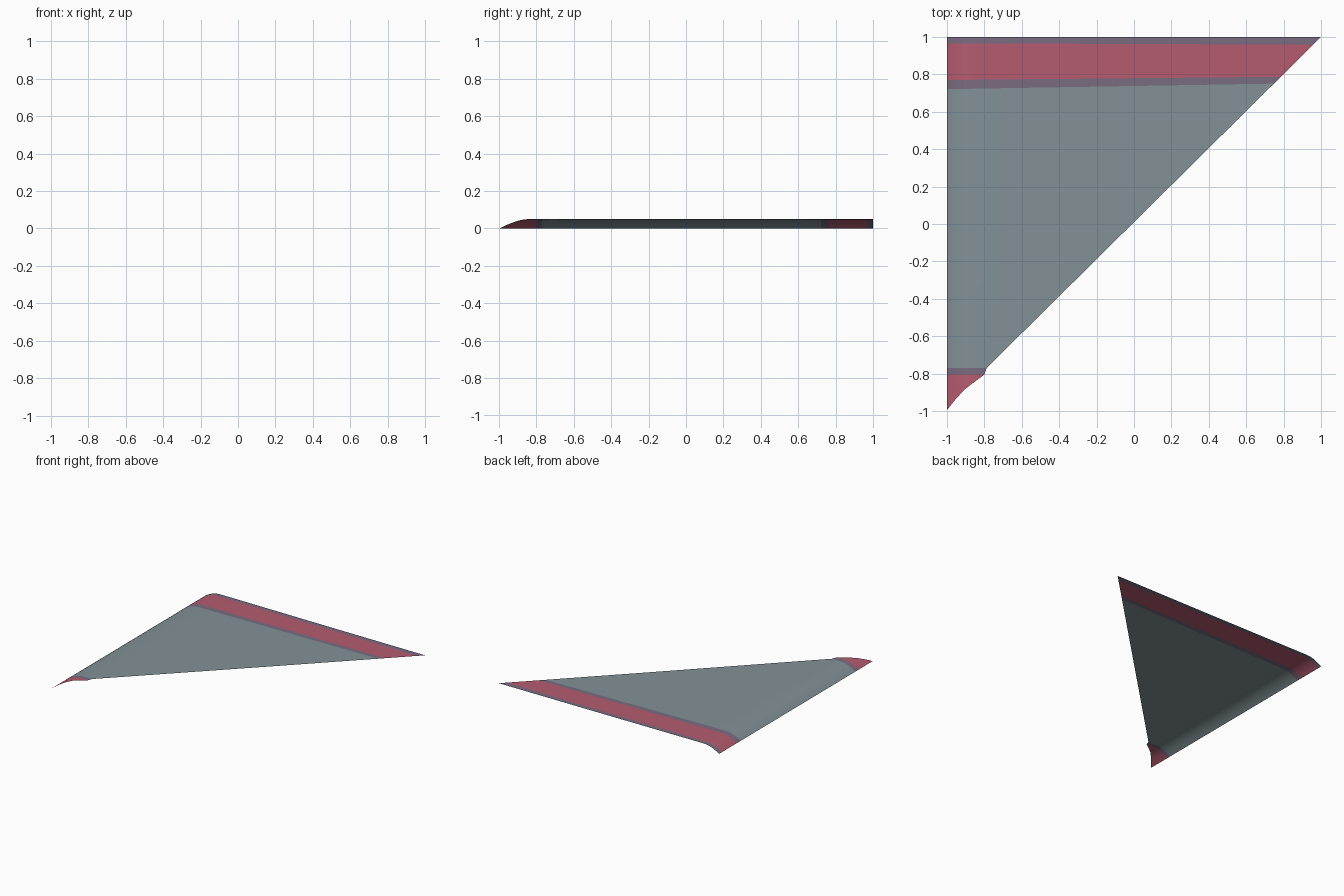
import bpy, bmesh
from mathutils import Vector

if "Cube" in bpy.data.objects:
    bpy.data.objects.remove(bpy.data.objects["Cube"])

# Colours
def material(name, rgb):
    m = bpy.data.materials.new(name)
    m.diffuse_color = (*rgb, 1)
    m.use_nodes = True
    m.node_tree.nodes["Principled BSDF"].inputs["Base Color"].default_value = m.diffuse_color
    return m

mats = [material("slate_grey", (0.225, 0.285, 0.305)),
        material("rose_red", (0.46, 0.107, 0.163)),
        material("muted_purple", (0.195, 0.150, 0.216))]

# Sheet outline, seen from above
outline = [(-1, 1), (-1, -0.995), (-0.95, -0.932), (-0.90, -0.88),
           (-0.85, -0.842), (-0.80, -0.805), (-0.788, -0.77), (1, 1)]
bm = bmesh.new()
bm.faces.new([bm.verts.new((x, y, 0)) for x, y in outline])
bmesh.ops.triangulate(bm, faces=bm.faces[:])

def cut(point, normal):
    bmesh.ops.bisect_plane(bm, geom=bm.verts[:] + bm.edges[:] + bm.faces[:],
                           plane_co=point, plane_no=normal, dist=1e-6)

# Stripe edges as (height at x = 0, slope)
stripes = [(-0.805, 0), (-0.77, 0), (0.7375, 0.017), (0.779, 0.0095), (0.962, -0.004)]
for y0, slope in stripes:
    cut((0, y0, 0), Vector((-slope, 1, 0)).normalized())

# Rolled edge: height follows x
curl = [(-1, 0), (-0.985, 0.010), (-0.97, 0.019), (-0.95, 0.029), (-0.93, 0.037),
        (-0.91, 0.043), (-0.89, 0.047), (-0.86, 0.0492), (-0.6, 0.0485), (0.2, 0.0465), (1, 0.046)]
for x, _ in curl[1:-1]:
    cut((x, 0, 0), (1, 0, 0))

# Paint bands by how many stripe edges lie below the face
band_colours = [1, 2, 0, 2, 1, 2]
for f in bm.faces:
    c = f.calc_center_median()
    f.material_index = band_colours[sum(c.y > y0 + s * c.x for y0, s in stripes)]
    f.smooth = True

def height(x):
    for (x0, z0), (x1, z1) in zip(curl, curl[1:]):
        if x <= x1 + 1e-6:
            return z0 + (z1 - z0) * (x - x0) / (x1 - x0)
    return curl[-1][1]

for v in bm.verts:
    v.co.z = height(v.co.x)
bm.normal_update()
for f in bm.faces:
    if f.normal.z < 0:
        f.normal_flip()

mesh = bpy.data.meshes.new("striped_sheet")
bm.to_mesh(mesh)
bm.free()
for m in mats:
    mesh.materials.append(m)
sheet = bpy.data.objects.new("striped_sheet", mesh)
bpy.context.collection.objects.link(sheet)
